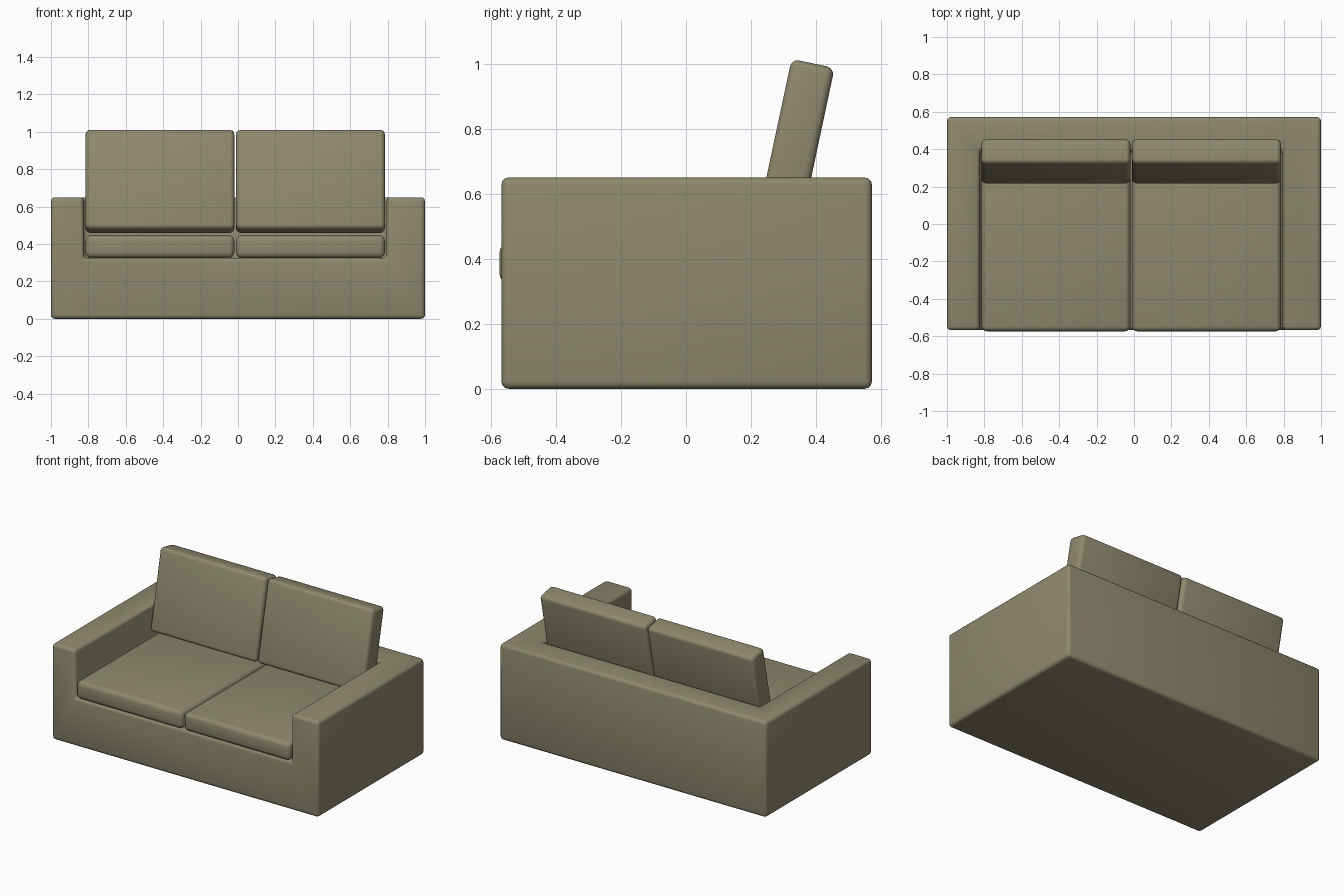
import bpy
from math import radians

if "Cube" in bpy.data.objects:
    bpy.data.objects.remove(bpy.data.objects["Cube"])

fabric = bpy.data.materials.new("olive_fabric")
fabric.diffuse_color = (0.27, 0.25, 0.15, 1)
fabric.use_nodes = True
fabric.node_tree.nodes["Principled BSDF"].inputs["Base Color"].default_value = fabric.diffuse_color


def box(name, lo, hi):
    """Axis-aligned box between two corners."""
    bpy.ops.mesh.primitive_cube_add(
        size=1, location=[(a + b) / 2 for a, b in zip(lo, hi)])
    ob = bpy.context.object
    ob.name = name
    ob.scale = [b - a for a, b in zip(lo, hi)]
    bpy.ops.object.transform_apply(location=False, rotation=False, scale=True)
    return ob


def soften(ob, width, segments=3):
    """Rounded edges, smooth shading and fabric colour."""
    ob.data.materials.append(fabric)
    bpy.ops.object.select_all(action='DESELECT')
    ob.select_set(True)
    bpy.context.view_layer.objects.active = ob
    bevel = ob.modifiers.new("round", 'BEVEL')
    bevel.width = width
    bevel.segments = segments
    bevel.limit_method = 'ANGLE'
    bpy.ops.object.modifier_apply(modifier=bevel.name)
    bpy.ops.object.shade_smooth_by_angle(angle=radians(40))


# Frame: one block with the seating well cut from its top and front
frame = box("frame", (-1, -0.568, 0), (1, 0.572, 0.65))
well = box("well_cutter", (-0.825, -1, 0.325), (0.795, 0.39, 1))
cut = frame.modifiers.new("well", 'BOOLEAN')
cut.operation = 'DIFFERENCE'
cut.solver = 'EXACT'
cut.object = well
bpy.context.view_layer.objects.active = frame
bpy.ops.object.modifier_apply(modifier=cut.name)
bpy.data.objects.remove(well)
soften(frame, 0.022)

# Two seat cushions and two leaning back cushions
for side, x0, x1 in (("left", -0.815, -0.02), ("right", -0.01, 0.785)):
    seat = box(side + "_seat_cushion", (x0, -0.574, 0.326), (x1, 0.385, 0.447))
    soften(seat, 0.028)

    back = box(side + "_back_cushion", (x0, -0.0675, -0.272), (x1, 0.0675, 0.272))
    back.location.y, back.location.z = 0.3345, 0.735
    back.rotation_euler.x = radians(-12)
    soften(back, 0.024)
